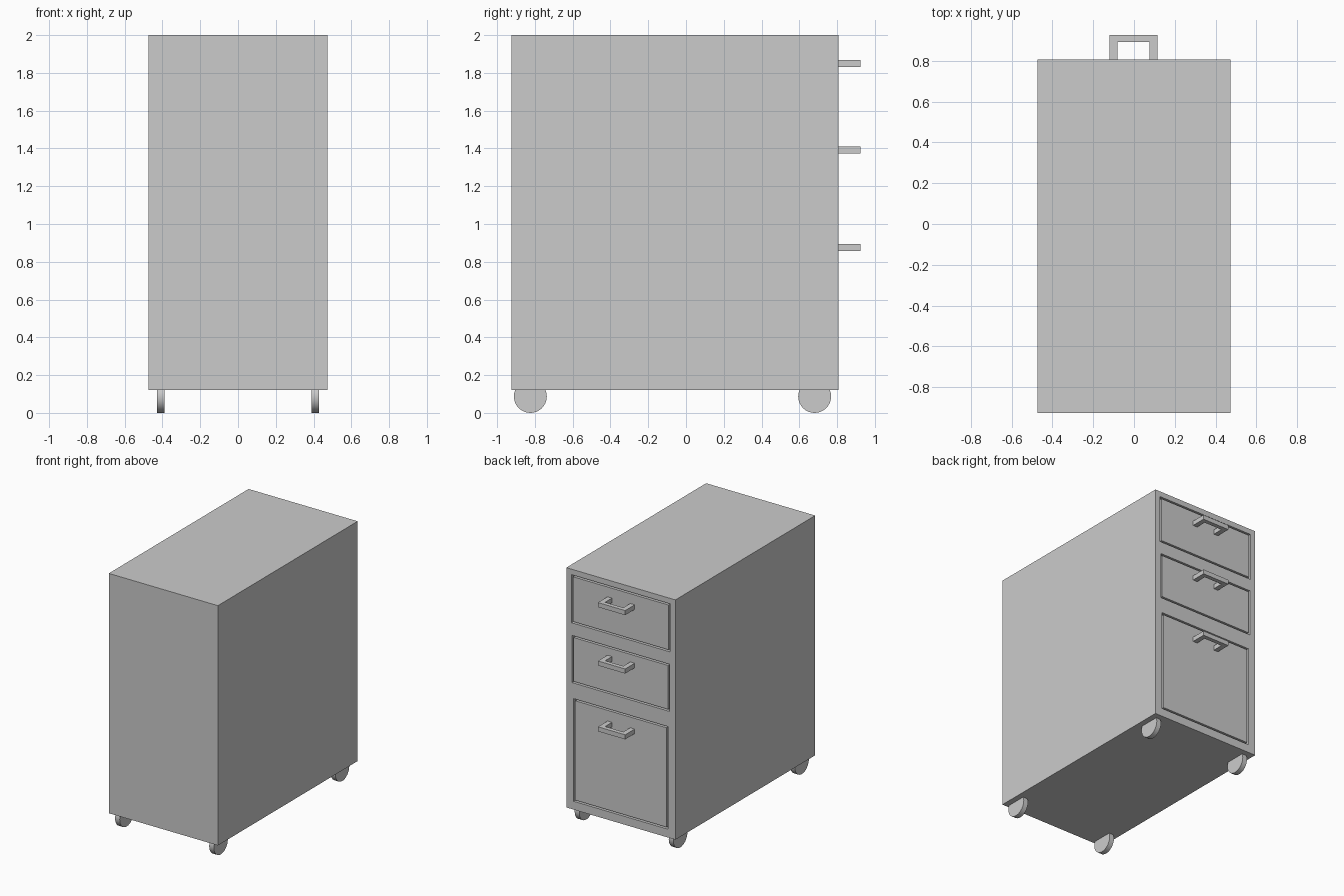
import bpy, math

if "Cube" in bpy.data.objects:
    bpy.data.objects.remove(bpy.data.objects["Cube"])

W = 0.473             # half width of the cabinet
BACK, FACE = -0.925, 0.807
BASE, TOP = 0.12, 2.0
GAP, DEPTH = 0.013, 0.03


def box(name, x0, x1, y0, y1, z0, z1):
    bpy.ops.mesh.primitive_cube_add(
        size=1, location=((x0 + x1) / 2, (y0 + y1) / 2, (z0 + z1) / 2))
    ob = bpy.context.object
    ob.name = name
    ob.scale = (x1 - x0, y1 - y0, z1 - z0)
    bpy.ops.object.transform_apply(location=False, rotation=False, scale=True)
    return ob


def handle(name, z):
    # U-shaped pull: profile in plan, thickened upwards
    o, i, y0, y1, y2 = 0.118, 0.079, FACE - 0.004, 0.892, 0.925
    plan = [(-o, y0), (-i, y0), (-i, y1), (i, y1), (i, y0), (o, y0), (o, y2), (-o, y2)]
    n, h = len(plan), 0.018
    verts = [(x, y, s * h) for s in (-1, 1) for x, y in plan]
    faces = [tuple(reversed(range(n))), tuple(range(n, 2 * n))]
    faces += [(k, (k + 1) % n, n + (k + 1) % n, n + k) for k in range(n)]
    mesh = bpy.data.meshes.new(name)
    mesh.from_pydata(verts, [], faces)
    ob = bpy.data.objects.new(name, mesh)
    ob.location = (-0.002, 0, z)
    bpy.context.collection.objects.link(ob)


# Cabinet shell
cabinet = box("cabinet", -W, W, BACK, FACE, BASE, TOP)

# Drawers: name, half width, bottom, top, handle height
drawers = [("top", 0.428, 1.58, 1.957, 1.849),
           ("middle", 0.423, 1.112, 1.482, 1.391),
           ("bottom", 0.409, 0.185, 0.99, 0.875)]

for name, w, z0, z1, hz in drawers:
    # Opening cut into the cabinet
    cutter = box("opening_cutter", -w, w, FACE - DEPTH, FACE + 0.1, z0, z1)
    cutter.hide_render = True
    mod = cabinet.modifiers.new("opening", 'BOOLEAN')
    mod.operation = 'DIFFERENCE'
    mod.solver = 'EXACT'
    mod.object = cutter
    bpy.context.view_layer.objects.active = cabinet
    bpy.ops.object.modifier_apply(modifier=mod.name)
    bpy.data.objects.remove(cutter)
    # Drawer front and its pull
    box(name + "_drawer_front", -w + GAP, w - GAP, FACE - DEPTH - 0.005, FACE,
        z0 + GAP, z1 - GAP)
    handle(name + "_drawer_handle", hz)

# Wheels, partly sunk into the cabinet floor
for side, x in (("left", -0.408), ("right", 0.408)):
    for end, y in (("rear", -0.824), ("drawer_side", 0.681)):
        bpy.ops.mesh.primitive_cylinder_add(
            vertices=32, radius=0.087, depth=0.04,
            location=(x, y, 0.087), rotation=(0, math.pi / 2, 0))
        bpy.context.object.name = f"{side}_{end}_wheel"
        bpy.ops.object.shade_smooth_by_angle(angle=math.radians(30))
